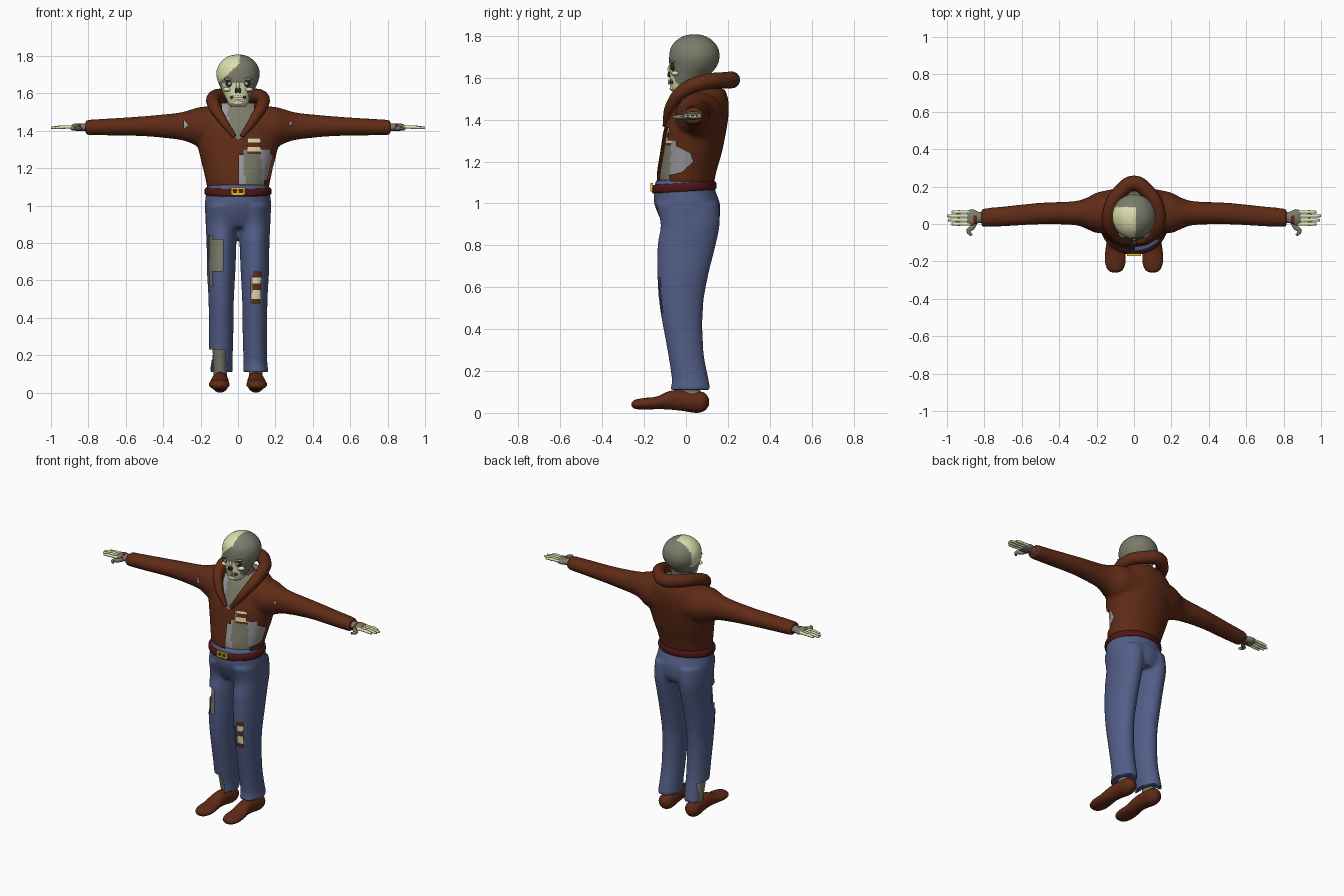
import bpy, bmesh, math
from mathutils import Vector, Matrix

cube = bpy.data.objects.get("Cube")
if cube:
    bpy.data.objects.remove(cube)


def material(name, rgb):
    m = bpy.data.materials.new(name)
    m.use_nodes = True
    m.diffuse_color = (*rgb, 1)
    m.node_tree.nodes["Principled BSDF"].inputs["Base Color"].default_value = (*rgb, 1)
    return m


jacket_brown = material("jacket brown", (0.115, 0.024, 0.008))
jeans_blue = material("jeans blue", (0.085, 0.112, 0.245))
flesh = material("grey flesh", (0.2, 0.2, 0.145))
bone = material("pale bone", (0.72, 0.74, 0.42))
shirt_grey = material("shirt grey", (0.32, 0.32, 0.35))
belt_red = material("belt red", (0.08, 0.008, 0.008))
gold = material("buckle yellow", (0.75, 0.55, 0.02))
gore = material("dark red", (0.14, 0.022, 0.012))
dark = material("socket dark", (0.025, 0.022, 0.016))


def loft(bm, secs, axis="z", side=1, n=32, steps=4, shrink=0.0):
    """Smooth closed loft through sections (position, centre a, centre b, radius a, radius b)."""
    ext = [secs[0]] + secs + [secs[-1]]
    rows = []
    for i in range(1, len(ext) - 2):
        p = ext[i - 1:i + 3]
        for k in range(steps):
            t = k / steps
            rows.append([0.5 * (2 * b + (c - a) * t + (2 * a - 5 * b + 4 * c - d) * t * t
                                + (3 * b - a - 3 * c + d) * t ** 3) for a, b, c, d in zip(*p)])
    rows.append(secs[-1])
    rings = []
    for t, ca, cb, ra, rb in rows:
        ring = []
        for j in range(n):
            g = math.tau * j / n
            a = ca + max(ra - shrink, 0.003) * math.cos(g)
            b = cb + max(rb - shrink, 0.003) * math.sin(g)
            x, y, z = {"z": (a, b, t), "x": (t, a, b), "y": (a, t, b)}[axis]
            ring.append(bm.verts.new((x * side, y, z)))
        rings.append(ring)
    new = [bm.faces.new(rings[0]), bm.faces.new(rings[-1])]
    for r, s in zip(rings, rings[1:]):
        new += [bm.faces.new((r[j], r[(j + 1) % n], s[(j + 1) % n], s[j])) for j in range(n)]
    bmesh.ops.recalc_face_normals(bm, faces=new)


def ball(bm, centre, scale):
    m = Matrix.Translation(centre) @ Matrix.Diagonal((*scale, 1))
    bmesh.ops.create_uvsphere(bm, u_segments=16, v_segments=10, radius=1, matrix=m)


def box(bm, centre, size):
    bmesh.ops.create_cube(bm, size=1, matrix=Matrix.Translation(centre) @ Matrix.Diagonal((*size, 1)))


def finish(name, bm, mats, rule=None):
    mesh = bpy.data.meshes.new(name)
    if rule:
        for f in bm.faces:
            f.material_index = mats.index(rule(*f.calc_center_median()))
    bm.to_mesh(mesh)
    bm.free()
    for m in mats:
        mesh.materials.append(m)
    mesh.shade_smooth()
    mesh.set_sharp_from_angle(angle=math.radians(50))
    ob = bpy.data.objects.new(name, mesh)
    bpy.context.collection.objects.link(ob)
    return ob


def bake(ob):
    """Evaluate an object into a bmesh and remove the helper."""
    bpy.context.view_layer.update()
    mesh = bpy.data.meshes.new_from_object(ob.evaluated_get(bpy.context.evaluated_depsgraph_get()))
    bm = bmesh.new()
    bm.from_mesh(mesh)
    bpy.data.objects.remove(ob)
    bpy.data.meshes.remove(mesh)
    return bm


def fuse(bm, voxel):
    ob = finish("helper", bm, [flesh])
    r = ob.modifiers.new("fuse", "REMESH")
    r.mode, r.voxel_size = "VOXEL", voxel
    s = ob.modifiers.new("relax", "SMOOTH")
    s.factor, s.iterations = 0.5, 6
    return bake(ob)


def tube(name, pts, depth, mat):
    cu = bpy.data.curves.new(name, "CURVE")
    cu.dimensions, cu.bevel_depth, cu.bevel_resolution = "3D", depth, 4
    cu.use_fill_caps = True
    sp = cu.splines.new("BEZIER")
    sp.bezier_points.add(len(pts) - 1)
    for bp, (x, y, z, r) in zip(sp.bezier_points, pts):
        bp.co, bp.radius = (x, y, z), r
        bp.handle_left_type = bp.handle_right_type = "AUTO"
    ob = bpy.data.objects.new("helper", cu)
    bpy.context.collection.objects.link(ob)
    return finish(name, bake(ob), [mat])


def tear(bm, poly, u, ok):
    """Cut a convex counter-clockwise (u, z) outline out of the faces accepted by ok."""
    us, zs = [p[0] for p in poly], [p[1] for p in poly]
    planes = []
    for (a, b), (c, d) in zip(poly, poly[1:] + poly[:1]):
        co, no = Vector((0, 0, b)), Vector((0, 0, a - c))
        co[u], no[u] = a, d - b
        planes.append((co, no))

    def near(f):
        c = f.calc_center_median()
        return ok(c) and min(us) - .03 < c[u] < max(us) + .03 and min(zs) - .03 < c.z < max(zs) + .03
    for co, no in planes:
        faces = [f for f in bm.faces if near(f)]
        edges = list({e for f in faces for e in f.edges})
        verts = list({v for f in faces for v in f.verts})
        bmesh.ops.bisect_plane(bm, geom=faces + edges + verts, plane_co=co, plane_no=no, dist=1e-5)
    gone = [f for f in bm.faces if near(f) and
            all((f.calc_center_median() - co).dot(no) < 0 for co, no in planes)]
    bmesh.ops.delete(bm, geom=gone, context="FACES")


def rect(a, b, c, d):
    return [(a, c), (b, c), (b, d), (a, d)]


# Jacket: torso and sleeves fused, then torn open
TORSO = [(1.095, 0, -.003, .166, .137), (1.15, 0, .003, .176, .142), (1.25, 0, .025, .2, .148),
         (1.35, 0, .043, .222, .15), (1.42, 0, .06, .222, .143), (1.49, 0, .076, .19, .127),
         (1.55, 0, .085, .125, .1)]
SLEEVE = [(.1, .07, 1.42, .12, .115), (.2, .06, 1.42, .108, .108), (.25, .057, 1.424, .085, .091),
          (.32, .058, 1.425, .064, .072), (.5, .056, 1.425, .058, .054), (.68, .042, 1.421, .054, .046),
          (.815, .033, 1.418, .05, .041)]
bm = bmesh.new()
loft(bm, TORSO)
for s in (1, -1):
    loft(bm, SLEEVE, "x", s)
bm = fuse(bm, .011)
front = lambda c: c.y < .04
tear(bm, [(0, 1.35), (.04, 1.38), (.085, 1.5), (.085, 1.6), (-.085, 1.6), (-.085, 1.5), (-.05, 1.4)], 0, front)
for r in (rect(.005, .14, 1.08, 1.27), rect(.05, .12, 1.26, 1.36), rect(.03, .1, 1.26, 1.3),
          rect(.11, .175, 1.18, 1.3)):
    tear(bm, r, 0, front)
tear(bm, [(-.1, 1.13), (-.02, 1.15), (.035, 1.2), (.02, 1.24), (-.06, 1.28), (-.1, 1.3)], 1, lambda c: c.x > .05)
tear(bm, [(-.29, 1.41), (-.265, 1.43), (-.29, 1.46)], 0, front)
tear(bm, rect(.275, .285, 1.43, 1.45), 0, front)
finish("jacket", bm, [jacket_brown])


# Body under the jacket: belly, shirt remains, ribs
def body_colour(x, y, z):
    if y < .04 and .045 < x < .125 and 1.27 < z < 1.37:
        return bone if 1.295 < z < 1.32 or z > 1.335 else gore
    if z < 1.33 and (x < .035 or x > .125):
        return shirt_grey
    return shirt_grey if z > 1.36 and x < -.055 else flesh


bm = bmesh.new()
loft(bm, TORSO, n=72, steps=8, shrink=.016)
finish("torso_body", bm, [flesh, shirt_grey, bone, gore], body_colour)
for s, label in ((1, "left"), (-1, "right")):
    bm = bmesh.new()
    loft(bm, SLEEVE[1:6], "x", s, shrink=.013)
    finish(label + "_shirt_sleeve", bm, [shirt_grey])

# Hood collar wrapped around the neck
half = [(.02, -.1, 1.37, .35), (.085, -.075, 1.46, .75), (.13, -.01, 1.54, 1), (.125, .09, 1.58, 1.1),
        (.07, .175, 1.588, 1.15)]
tube("hood_collar", half + [(0, .218, 1.59, 1.2)] + [(-x, y, z, r) for x, y, z, r in half[::-1]],
     .034, jacket_brown)

# Jeans: hips and legs fused, then torn
LEG = [(.11, .095, .02, .07, .097), (.16, .093, .02, .064, .088), (.3, .09, -.003, .065, .086),
       (.5, .09, -.022, .068, .103), (.65, .09, -.016, .076, .121), (.8, .088, .003, .08, .139),
       (.9, .087, .02, .086, .141), (1, .075, .006, .098, .152)]
bm = bmesh.new()
loft(bm, [(.885, 0, .02, .15, .12), (.93, 0, .018, .172, .143), (1, 0, .005, .178, .157),
          (1.06, 0, -.006, .172, .147), (1.112, 0, -.005, .166, .14)])
for s in (1, -1):
    loft(bm, LEG, "z", s)
bm = fuse(bm, .01)
for r in (rect(-.155, -.08, .65, .82), rect(-.165, -.14, .72, .84), rect(-.15, -.14, .57, .66),
          rect(.07, .12, .48, .62), rect(.085, .125, .6, .645)):
    tear(bm, r, 0, lambda c: c.y < -.02)
tear(bm, rect(-.2, -.07, .05, .23), 0, lambda c: c.y < .075)
tear(bm, rect(-.08, -.06, .05, .165), 0, lambda c: c.y < 0)
finish("jeans", bm, [jeans_blue])


# Legs and shoes
def leg_colour(x, y, z):
    if x > .075 and y < -.06 and .47 < z < .645:
        return bone if .5 < z < .545 or .575 < z < .62 else gore
    return flesh


for s, label in ((1, "left"), (-1, "right")):
    bm = bmesh.new()
    loft(bm, [(.07, .095, .03, .034, .042), (.25, .095, 0, .042, .055), (.45, .095, -.022, .055, .084),
              (.65, .092, -.016, .064, .105), (.86, .088, .01, .066, .118)], "z", s, 48, 12)
    finish(label + "_leg", bm, [flesh, bone, gore], leg_colour)
    bm = bmesh.new()
    loft(bm, [(-.26, .1, .04, .012, .008), (-.245, .1, .041, .04, .021), (-.2, .1, .043, .055, .028),
              (-.14, .1, .048, .053, .03), (-.08, .098, .06, .046, .044), (-.02, .096, .06, .045, .05),
              (.05, .096, .052, .047, .052), (.09, .096, .053, .04, .042), (.11, .096, .052, .012, .014)],
         "y", s)
    finish(label + "_shoe", bm, [jacket_brown])

# Belt and buckle
bm = bmesh.new()
loft(bm, [(1.058, 0, -.009, .174, .15), (1.068, 0, -.009, .179, .155), (1.088, 0, -.009, .178, .154),
          (1.098, 0, -.009, .17, .147)], n=48)
for v in bm.verts:
    v.co.z += .06 * v.co.y
finish("belt", bm, [belt_red])
bm = bmesh.new()
for z in (1.063, 1.092):
    box(bm, (0, -.164, z), (.076, .012, .01))
for x in (-.032, 0, .032):
    box(bm, (x, -.164, 1.078), (.012, .012, .03))
finish("belt_buckle", bm, [gold])

# Hands: flesh palms, bone fingers, bent thumbs
for s, label in ((1, "left"), (-1, "right")):
    bm = bmesh.new()
    loft(bm, [(.78, .035, 1.418, .028, .022), (.83, .035, 1.42, .03, .02), (.865, .036, 1.42, .043, .02),
              (.89, .034, 1.419, .038, .013)], "x", s, 24)
    finish(label + "_palm", bm, [flesh, gore],
           lambda x, y, z: gore if .84 < abs(x) < .858 and y < .045 else flesh)
    for i, (y, tip) in enumerate(((.064, .975), (.043, 1.0), (.021, .995), (0, .975))):
        tube(f"{label}_finger_{i + 1}", [(s * x, y, z, r) for x, z, r in
             ((.875, 1.421, 1), (.92, 1.42, .85), (.935, 1.42, 1.05), (tip, 1.416, .7))], .0095, bone)
    tube(label + "_thumb", [(s * x, y, 1.413, r) for x, y, r in
         ((.845, .015, 1.1), (.865, -.02, 1.1), (.885, -.035, 1), (.868, -.062, .6))], .011, flesh)


# Head with exposed skull
def head_colour(x, y, z):
    if x < .01 and y < .09 and z > 1.668 + .95 * (x + .09) - .25 * max(y, 0):
        return bone
    return bone if y < .0 and z < 1.655 and -.085 < x < .05 + .2 * (1.6 - z) else flesh


bm = bmesh.new()
loft(bm, [(1.53, 0, -.022, .035, .035), (1.545, 0, -.018, .05, .053), (1.58, 0, -.002, .068, .074),
          (1.62, 0, .02, .087, .097), (1.655, 0, .034, .104, .113), (1.7, 0, .04, .116, .12),
          (1.745, 0, .04, .107, .112), (1.78, 0, .04, .08, .084), (1.8, 0, .04, .047, .05),
          (1.808, 0, .04, .012, .012)], n=72, steps=7)
finish("head", bm, [flesh, bone], head_colour)
bm = bmesh.new()
loft(bm, [(1.4, 0, .055, .09, .09), (1.47, 0, .05, .066, .068), (1.6, 0, .05, .062, .062)])
finish("neck", bm, [flesh])
bm = bmesh.new()
for s in (1, -1):
    ball(bm, (s * .045, -.062, 1.652), (.023, .013, .017))
    ball(bm, (s * .009, -.081, 1.615), (.008, .008, .014))
ball(bm, (0, -.062, 1.58), (.042, .02, .016))
finish("sockets_and_mouth", bm, [dark])
bm = bmesh.new()
for s in (1, -1):
    ball(bm, (s * .045, -.072, 1.652), (.01, .006, .009))
finish("eyes", bm, [shirt_grey])
bm = bmesh.new()
for s in (1, -1):
    ball(bm, (s * .056, -.05, 1.621), (.026, .02, .012))
ball(bm, (0, -.076, 1.643), (.01, .012, .02))
ball(bm, (0, -.062, 1.55), (.03, .016, .014))
for i in range(-3, 4):
    for z in (1.587, 1.574):
        box(bm, (i * .0105, -.081 + .0014 * i * i, z), (.009, .008, .011))
finish("cheekbones_and_teeth", bm, [bone])
bm = bmesh.new()
for s in (1, -1):
    ball(bm, (s * .045, -.062, 1.676), (.032, .014, .009))
finish("brow_ridges", bm, [flesh])
